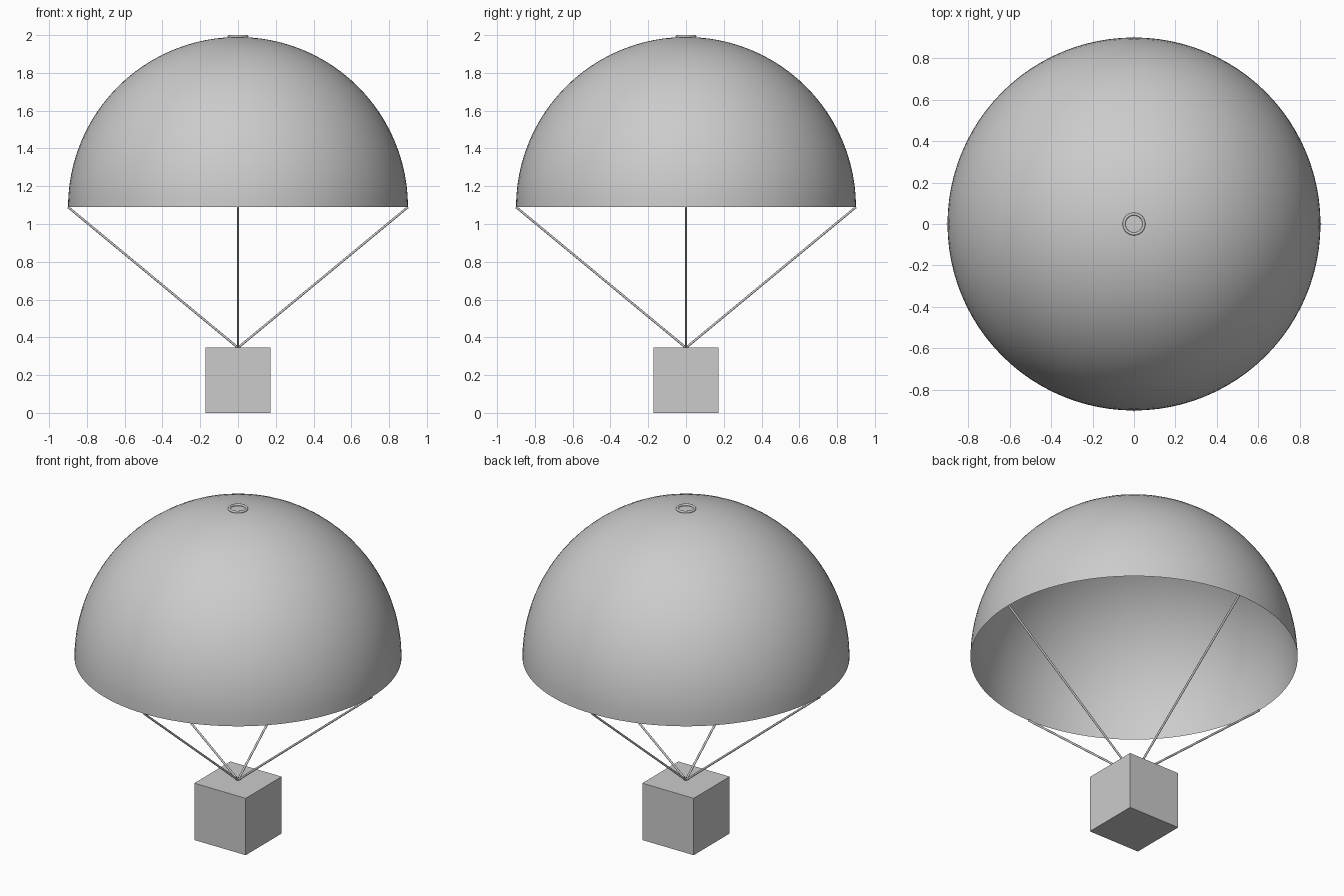
import bpy, bmesh, math
from mathutils import Vector

if "Cube" in bpy.data.objects:
    bpy.data.objects.remove(bpy.data.objects["Cube"])

R = 0.9          # canopy radius
RIM_Z = 1.09     # height of the canopy rim
BOX = 0.345      # crate side

grey = bpy.data.materials.new("plain_grey")
grey.diffuse_color = (0.6, 0.6, 0.6, 1)
grey.use_nodes = True
grey.node_tree.nodes["Principled BSDF"].inputs["Base Color"].default_value = grey.diffuse_color


def finish(obj, name, smooth=True):
    obj.name = name
    obj.data.materials.clear()
    obj.data.materials.append(grey)
    if smooth:
        bpy.ops.object.select_all(action='DESELECT')
        obj.select_set(True)
        bpy.context.view_layer.objects.active = obj
        bpy.ops.object.shade_smooth_by_angle(angle=math.radians(40))
    return obj


# Canopy: open upper half of a sphere
mesh = bpy.data.meshes.new("canopy")
canopy = bpy.data.objects.new("canopy", mesh)
bpy.context.collection.objects.link(canopy)
bm = bmesh.new()
bmesh.ops.create_uvsphere(bm, u_segments=96, v_segments=48, radius=R)
bmesh.ops.delete(bm, geom=[v for v in bm.verts if v.co.z < -1e-4], context='VERTS')
bmesh.ops.translate(bm, verts=bm.verts, vec=(0, 0, RIM_Z))
bm.to_mesh(mesh)
bm.free()
finish(canopy, "canopy")

# Small vent ring on the crown
bpy.ops.mesh.primitive_torus_add(major_radius=0.048, minor_radius=0.007,
                                 major_segments=48, minor_segments=12,
                                 location=(0, 0, 1.993))
finish(bpy.context.object, "vent_ring")

# Crate
bpy.ops.mesh.primitive_cube_add(size=BOX, location=(0, 0, BOX / 2))
finish(bpy.context.object, "crate", smooth=False)

# Four cords from the rim to the middle of the crate top
knot = Vector((0, 0, BOX))
for i, side in enumerate(("right", "back", "left", "front")):
    a = i * math.pi / 2
    rim = Vector((R * math.cos(a), R * math.sin(a), RIM_Z))
    d = rim - knot
    bpy.ops.mesh.primitive_cylinder_add(vertices=12, radius=0.006, depth=d.length,
                                        location=(rim + knot) / 2,
                                        rotation=d.to_track_quat('Z', 'Y').to_euler())
    finish(bpy.context.object, side + "_cord")
